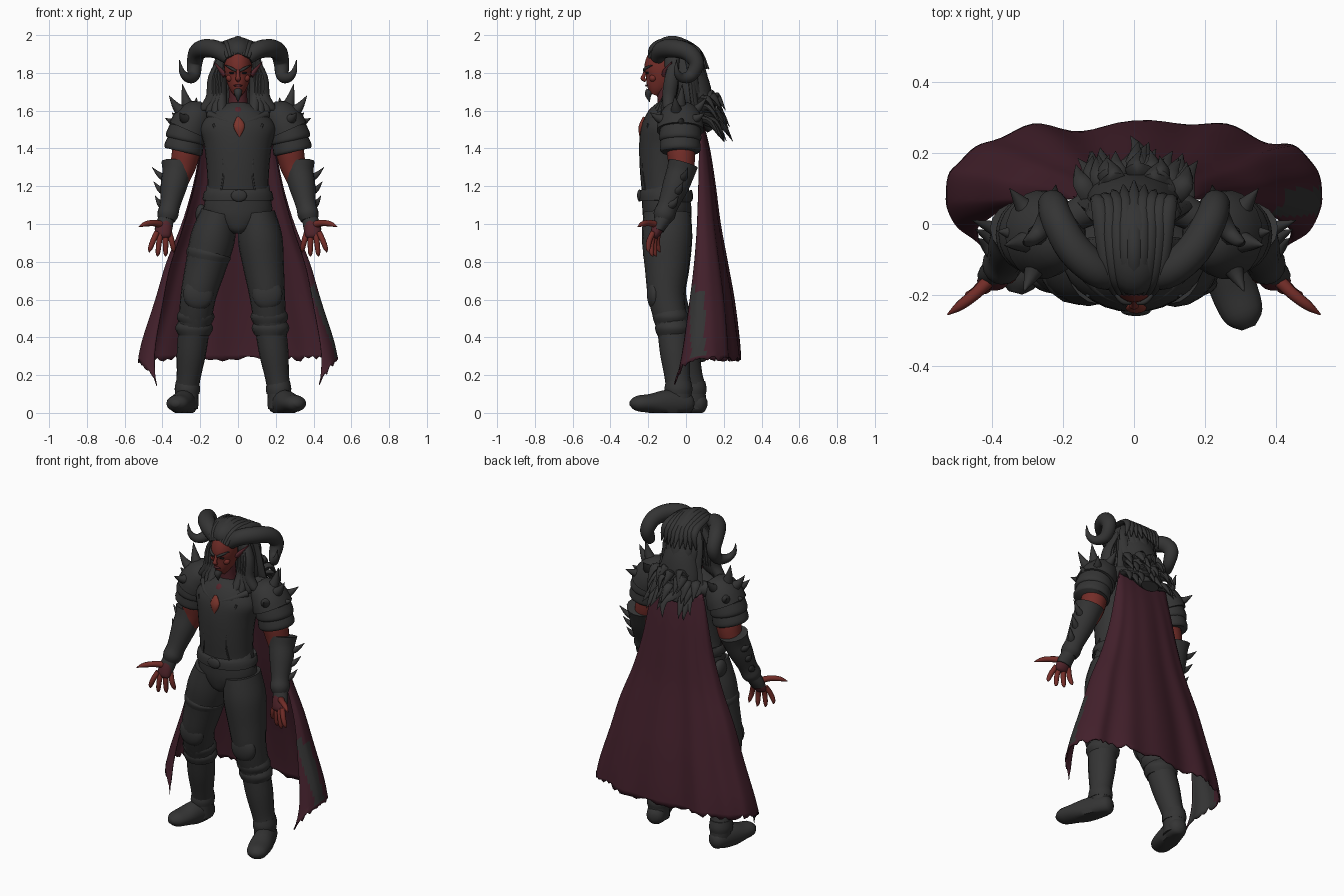
import bpy, bmesh, math, random
from mathutils import Vector, Matrix

random.seed(4)
if "Cube" in bpy.data.objects:
    bpy.data.objects.remove(bpy.data.objects["Cube"])
parts = []


def material(name, *rgb):
    mat = bpy.data.materials.new(name)
    mat.use_nodes = True
    mat.diffuse_color = (*rgb, 1)
    mat.node_tree.nodes["Principled BSDF"].inputs["Base Color"].default_value = (*rgb, 1)
    return mat


CHARCOAL = material("charcoal", .034, .034, .034)
SKIN = material("red skin", .17, .026, .021)
DARK_SKIN = material("dark red skin", .085, .018, .024)
CLOTH = material("maroon cloth", .056, .0145, .0245)
EMBER = material("ember pendant", .2, .035, .025)
BLACK = material("black", .008, .008, .008)


def finish(name, bm, *mats):
    mesh = bpy.data.meshes.new(name)
    bm.to_mesh(mesh)
    bm.free()
    obj = bpy.data.objects.new(name, mesh)
    bpy.context.collection.objects.link(obj)
    for mat in mats:
        mesh.materials.append(mat)
    parts.append(obj)
    return obj


def spline(rows, steps):
    """Smooth curve through rows of (x, y, z, radius, second radius)."""
    rows = [Vector(tuple(r) if len(r) == 5 else (*r, r[3])) for r in rows]
    last, out = len(rows) - 1, []
    for i in range(last):
        a, b, c, d = (rows[min(max(i + k, 0), last)] for k in (-1, 0, 1, 2))
        for s in range(steps):
            t = s / steps
            out.append(b + (c - a) * t / 2 + (2 * a - 5 * b + 4 * c - d) * t * t / 2
                       + (3 * b - a - 3 * c + d) * t ** 3 / 2)
    return out + [rows[-1]]


def tube(name, rows, mat=CHARCOAL, side=1, sides=16, steps=4):
    """Loft elliptical rings along a smooth path; side -1 mirrors it."""
    rows = spline(rows, steps)
    path = [r.to_3d() for r in rows]
    bm, rings, across = bmesh.new(), [], None
    for i, row in enumerate(rows):
        along = (path[min(i + 1, len(path) - 1)] - path[max(i - 1, 0)]).normalized()
        if across is None:
            across = Vector((1, 0, 0)) if abs(along.x) < .9 else Vector((0, 1, 0))
        across = (across - along * across.dot(along)).normalized()
        up, ring = along.cross(across), []
        for k in range(sides):
            a = math.tau * k / sides
            p = path[i] + across * math.cos(a) * max(row[3], .001) + up * math.sin(a) * max(row[4], .001)
            ring.append(bm.verts.new((p.x * side, p.y, max(p.z, 0))))
        rings.append(ring)
    for lower, upper in zip(rings, rings[1:]):
        for k in range(sides):
            n = (k + 1) % sides
            bm.faces.new((lower[k], lower[n], upper[n], upper[k]))
    bm.faces.new(rings[0])
    bm.faces.new(rings[-1])
    bmesh.ops.recalc_face_normals(bm, faces=bm.faces)
    return finish(name, bm, mat)


def ball(name, centre, size, mat=CHARCOAL, tilt=0):
    bm = bmesh.new()
    place = Matrix.Translation(centre) @ Matrix.Rotation(tilt, 4, 'X') @ Matrix.Diagonal((*size, 1))
    bmesh.ops.create_uvsphere(bm, u_segments=24, v_segments=14, radius=1, matrix=place)
    return finish(name, bm, mat)


def spike(name, base, tip, radius, side=1):
    base, tip = Vector(base), Vector(tip)
    middle = base.lerp(tip, .5) - Vector((0, 0, .012))
    tube(name, [(*base, radius), (*middle, radius * .6), (*tip, .001)], side=side, sides=10)


# Torso, belt and neck
tube("vest", [(0, -.1, .95, .03, .09), (0, -.1, .98, .1, .115), (0, -.1, 1.06, .18, .13), (0, -.11, 1.18, .163, .125),
              (0, -.115, 1.3, .166, .13), (0, -.11, 1.42, .18, .138), (0, -.1, 1.51, .2, .135),
              (0, -.09, 1.58, .15, .11), (0, -.08, 1.63, .07, .07)], sides=28)
tube("neck", [(0, -.08, 1.56, .07), (0, -.1, 1.65, .05), (0, -.11, 1.74, .05)], DARK_SKIN)
ball("chest_skin", (0, -.16, 1.575), (.045, .045, .05), DARK_SKIN)
tube("belt", [(0, -.105, 1.125, .178, .135), (0, -.105, 1.13, .188, .143),
              (0, -.108, 1.17, .18, .14), (0, -.108, 1.175, .17, .13)], sides=28, steps=2)
ball("belt_buckle", (.005, -.245, 1.15), (.042, .014, .032))
ball("hip_pouch", (-.195, -.06, 1.05), (.03, .05, .055))
tube("pendant", [(0, -.22, 1.565, .008), (.005, -.234, 1.53, .028, .012),
                 (.007, -.24, 1.5, .025, .012), (.007, -.244, 1.46, .002)], EMBER)
for s in (-1, 1):
    tube("vest_seam", [(s * .13, -.2, 1.53, .006), (s * .09, -.222, 1.4, .005),
                       (s * .075, -.226, 1.28, .005), (s * .09, -.212, 1.17, .005)], sides=8)
    tube("vest_collar", [(s * .15, -.12, 1.58, .022), (s * .09, -.19, 1.555, .016), (s * .01, -.225, 1.53, .01)])

# Head and face
tube("head", [(0, -.17, 1.685, .022, .025), (0, -.155, 1.72, .046, .058), (0, -.13, 1.78, .067, .09),
              (0, -.12, 1.84, .073, .098), (0, -.09, 1.89, .066, .09), (0, -.06, 1.93, .04, .05)], SKIN, sides=24)
tube("nose", [(0, -.206, 1.825, .009), (0, -.224, 1.785, .01), (0, -.229, 1.77, .014, .011), (0, -.212, 1.758, .008)], SKIN)
ball("mouth", (0, -.208, 1.733), (.024, .008, .006), DARK_SKIN)
tube("goatee", [(0, -.19, 1.705, .022), (0, -.2, 1.685, .018), (0, -.193, 1.645, .001)])
for s in (-1, 1):
    ball("eye", (s * .032, -.205, 1.8), (.015, .01, .006), BLACK)
    ball("cheekbone", (s * .04, -.175, 1.772), (.024, .02, .02), SKIN)
    tube("eyebrow", [(.01, -.222, 1.81, .006), (.035, -.216, 1.824, .008), (.066, -.18, 1.84, .003)], side=s, sides=8)
    tube("ear", [(.068, -.11, 1.785, .014, .02), (.09, -.1, 1.81, .012, .022), (.13, -.075, 1.86, .001)], DARK_SKIN, s)
    tube("horn", [(.05, -.15, 1.88, .038), (.105, -.13, 1.92, .047), (.17, -.07, 1.93, .049),
                  (.215, .01, 1.91, .046), (.23, .055, 1.85, .041), (.236, .025, 1.785, .034),
                  (.268, -.025, 1.775, .025), (.298, -.05, 1.81, .015), (.31, -.05, 1.87, .001)], side=s)

# Hair: cap, swept locks, mane and loose strands
ball("hair_cap", (0, -.06, 1.9), (.09, .142, .088), tilt=-.12)
for i in range(9):
    u = i / 4 - 1
    tube("swept_lock", [(u * .055, -.195, 1.9 - .02 * abs(u), .008), (u * .07, -.15, 1.955 - .02 * abs(u), .02, .014),
                        (u * .085, -.06, 1.982 - .03 * abs(u), .022, .014), (u * .1, .06, 1.92, .022, .016),
                        (u * .12, .12 - .05 * abs(u), 1.82, .004)], sides=8)
tube("hair_mane", [(0, -.02, 1.94, .07, .07), (0, -.01, 1.84, .1, .09), (0, .03, 1.72, .12, .1),
                   (0, .08, 1.6, .13, .075), (0, .14, 1.5, .06, .03)], sides=24)
for i in range(28):
    u = random.uniform(-1, 1)
    low = random.uniform(1.42, 1.62)
    back = .255 - .07 * abs(u) - .2 * (low - 1.42)
    sway = random.uniform(-.025, .025)
    tube("hair_strand", [(u * .06, -.02, 1.95, .015), (u * .1 + sway, .08 - .06 * abs(u), 1.84, .03, .02),
                         (u * .13 - sway, .135 - .08 * abs(u), low / 2 + .86, .034, .02),
                         (u * .15 + sway, back - .05, low + .08, .026, .016), (u * .18, back, low, .001)], sides=8)
for s in (-1, 1):
    for k in range(4):
        out = k * .016
        tube("front_lock", [(.075, -.1 + out, 1.9, .018), (.085 + out, -.075, 1.78, .024, .036),
                            (.09 + out, -.09, 1.67, .032, .036), (.085 + 2 * out, -.14 + out, 1.6, .026),
                            (.075 + 2 * out, -.2 + 2 * out, 1.54 + out, .001)], side=s, sides=8)

# Arms, layered shoulder armour, bracers and hands
for s, label in ((1, "left"), (-1, "right")):
    tube(label + "_upper_arm", [(.22, -.035, 1.5, .06), (.268, -.028, 1.4, .075), (.29, -.024, 1.31, .068),
                                (.315, -.035, 1.23, .055)], SKIN, s)
    tube(label + "_shoulder_top", [(.175, -.03, 1.63, .03, .04), (.198, -.03, 1.6, .078, .09),
                                   (.238, -.03, 1.545, .103, .118), (.262, -.03, 1.495, .11, .126)], side=s, sides=22)
    for k in range(2):
        x, z, r = .262 + .012 * k, 1.505 - .058 * k, .1 - .004 * k
        tube(label + "_shoulder_band", [(x, -.03, z, r, r + .008), (x + .014, -.03, z - .05, r + .008, r + .012),
                                        (x + .018, -.03, z - .066, r, r + .004)], side=s, sides=22)
    centre = Vector((.24, -.04, 1.53))
    for tip in ((.295, -.02, 1.74), (.365, -.06, 1.68), (.385, -.02, 1.56), (.22, .11, 1.67),
                (.31, -.19, 1.59), (.35, .1, 1.59)):
        spike(label + "_shoulder_spike", centre.lerp(Vector(tip), .38), tip, .038, s)
    tube(label + "_bracer", [(.318, -.015, 1.32, .088, .08), (.325, -.03, 1.27, .076, .075),
                             (.34, -.055, 1.2, .07, .07), (.36, -.095, 1.1, .054, .055),
                             (.372, -.115, 1.05, .056, .058), (.378, -.125, 1.02, .045, .045)], side=s)
    for k in range(3):
        spike(label + "_bracer_spike", (.37 + .012 * k, -.02 - .03 * k, 1.24 - .07 * k),
              (.455 - .008 * k, .01 - .025 * k, 1.3 - .075 * k), .026, s)
    tube(label + "_palm", [(.375, -.12, 1.04, .03, .035), (.39, -.145, .99, .042, .034),
                           (.4, -.165, .94, .042, .024), (.402, -.17, .925, .02, .01)], DARK_SKIN, s)
    tube(label + "_hand_guard", [(.378, -.115, 1.04, .04, .045), (.39, -.138, .995, .046, .038),
                                 (.396, -.148, .965, .046, .03)], side=s)
    for k in range(4):
        droop = .032 if k in (1, 2) else .01
        tube(label + "_finger", [(.43 - .022 * k, -.175 + .01 * k, .955, .015),
                                 (.45 - .033 * k, -.195 + .014 * k, .91, .015),
                                 (.465 - .041 * k, -.2 + .018 * k, .88 - droop, .012),
                                 (.47 - .043 * k, -.195 + .02 * k, .86 - droop, .002)], SKIN, s, 10)
    tube(label + "_thumb", [(.4, -.15, .995, .02), (.445, -.195, 1.005, .017), (.49, -.23, 1.0, .014),
                            (.525, -.255, .985, .002)], SKIN, s, 10)

# Legs: trousers, rolled cuffs, knee guards and boots
stances = {
    "left": ((.1, -.1, 1.06), (.155, -.105, .62), (.172, -.07, .45), (.215, -.04, .13), (.205, .01, .05), (.31, -.26, .05)),
    "right": ((-.1, -.1, 1.06), (-.21, -.095, .62), (-.232, -.04, .45), (-.268, .035, .13), (-.262, .08, .05), (-.325, -.16, .05)),
}
for label, joints in stances.items():
    hip, knee, cuff, ankle, heel, toe = map(Vector, joints)
    tube(label + "_trouser", [(*hip, .095, .125), (*hip.lerp(knee, .3), .118, .132),
                              (*hip.lerp(knee, .65), .108, .116), (*knee, .094, .096), (*cuff, .085, .085)], sides=20)
    for k in range(2):
        mid = knee.lerp(cuff, .65 + .35 * k)
        tube(label + "_cuff_roll", [(mid.x, mid.y, mid.z + .04, .08), (*mid, .1, .094),
                                    (mid.x, mid.y, mid.z - .04, .082)])
    ball(label + "_knee_guard", knee + Vector((0, -.062, .01)), (.08, .04, .085))
    tube(label + "_boot", [(*cuff, .082), (*cuff.lerp(ankle, .4), .078, .08), (*cuff.lerp(ankle, .8), .064, .068),
                           (*ankle, .062, .068), (ankle.x, ankle.y, .02, .057, .07)])
    tube(label + "_boot_strap", [(ankle.x, ankle.y, .17, .06, .066), (*ankle, .067, .074),
                                 (ankle.x, ankle.y, .1, .064, .07)])
    ahead = (toe - heel).normalized()
    tube(label + "_foot", [(*(heel - ahead * .03), .02, .02), (*heel, .052, .056),
                           (*heel.lerp(toe, .4), .062, .072), (*heel.lerp(toe, .75), .066, .05),
                           (*toe, .055, .04), (*(toe + ahead * .035), .02, .015)])
tube("thigh_strap", [(-.15, -.1, .86, .11, .12), (-.155, -.1, .84, .119, .128), (-.16, -.1, .81, .111, .12)])

# Cape: flared wrap that curls in at the lower corners, with folds and a ragged hem
tube("cape_yoke", [(-.2, 0, 1.57, .04), (-.1, .05, 1.575, .05), (.1, .05, 1.575, .05), (.2, 0, 1.57, .04)])
levels = spline([(1.56, .17, .085, 0), (1.4, .2, .125, 0), (1.2, .24, .155, 0), (1, .3, .18, 0),
                 (.8, .38, .215, 0), (.6, .44, .25, 0), (.4, .505, .275, 0), (.29, .53, .285, 0)], 4)
bm, grid, columns = bmesh.new(), [], 80
for i, (z, width, back, *_) in enumerate(levels):
    t, line = i / (len(levels) - 1), []
    for j in range(columns + 1):
        u = 2 * j / columns - 1
        a = u * (1.75 + .5 * t * t)
        fold = 1 + (.03 + .07 * t) * math.sin(10 * a + .6) * math.cos(3 * a + t)
        depth = math.cos(a) ** .7 if math.cos(a) > 0 else math.cos(a) * t
        x = width * math.copysign(abs(math.sin(a)) ** .85, u)
        ragged = random.uniform(-.018, .012) if t == 1 else 0
        line.append(bm.verts.new((x, .07 + (back - .07) * depth * fold, z - .14 * t ** 3 * abs(u) ** 9 + ragged)))
    grid.append(line)
for i in range(len(grid) - 1):
    for j in range(columns):
        face = bm.faces.new((grid[i][j], grid[i][j + 1], grid[i + 1][j + 1], grid[i + 1][j]))
        middle = face.calc_center_median()
        low_edge = middle.z < .66 and middle.y < .1
        patch = low_edge and middle.x > 0 and middle.z > .3 and middle.y > .025
        face.material_index = 0 if patch else 2 if low_edge and middle.x < 0 else 1
# Slots pair up as outside and lining: grey/maroon, maroon/maroon, maroon/grey
cape = finish("cape", bm, CHARCOAL, CLOTH, CLOTH, CHARCOAL)
shell = cape.modifiers.new("thickness", 'SOLIDIFY')
shell.thickness = .008
shell.material_offset = 1

# Shading
bpy.ops.object.select_all(action='DESELECT')
for obj in parts:
    obj.select_set(True)
bpy.context.view_layer.objects.active = parts[0]
bpy.ops.object.shade_smooth_by_angle(angle=math.radians(50))
